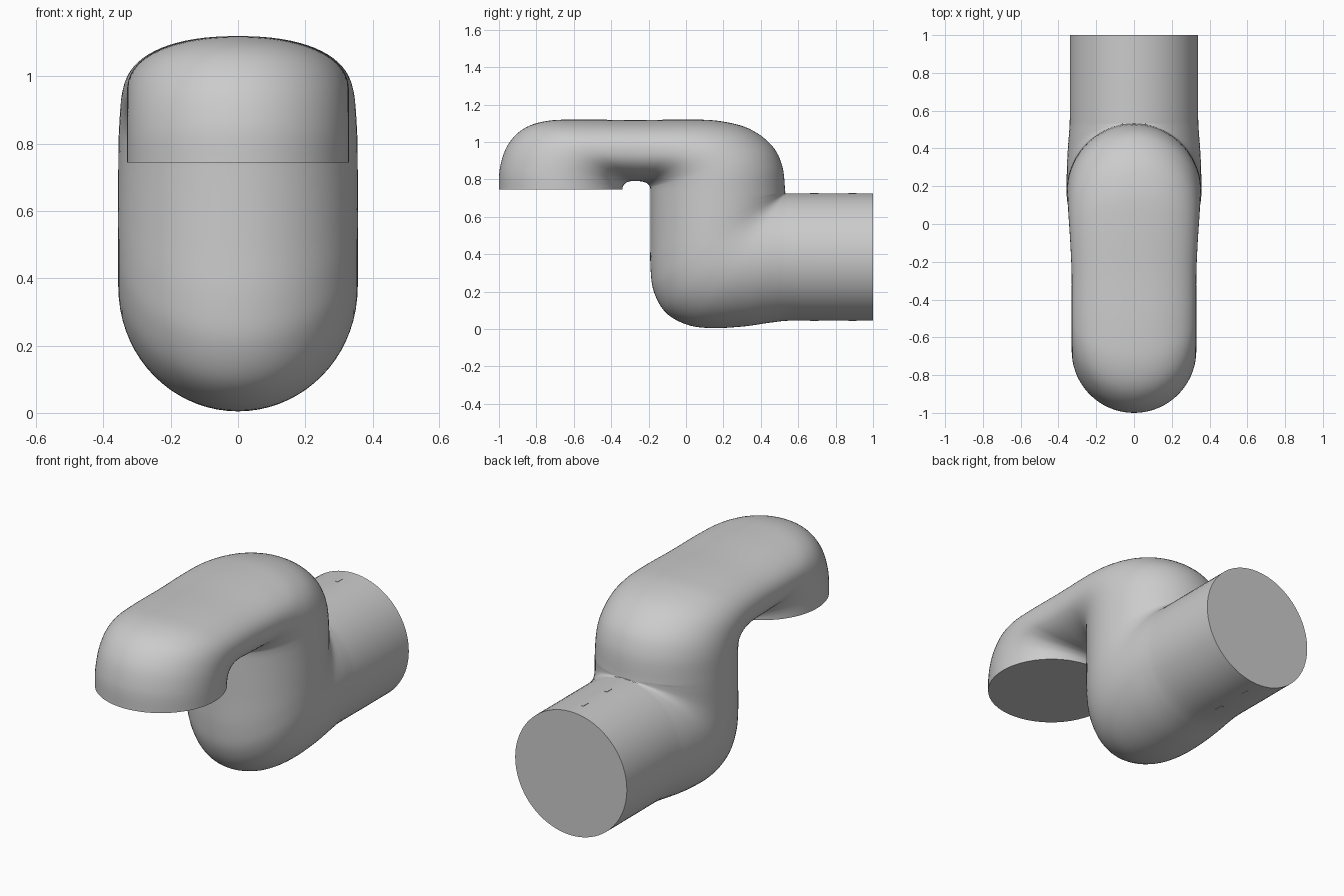
import bpy, bmesh
from math import cos, sin, pi, radians, copysign

if "Cube" in bpy.data.objects:
    bpy.data.objects.remove(bpy.data.objects["Cube"])

SIDES, STEPS = 72, 6

# Guide rings: far edge (y, z), near edge (y, z), half width, squareness
RINGS = [
    (-1.00, .745, -.340, .745, .330, 2.0),
    (-.995, .86, -.338, .760, .330, 2.0),
    (-.955, .98, -.330, .774, .330, 2.0),
    (-.87, 1.07, -.315, .785, .330, 2.05),
    (-.74, 1.113, -.297, .790, .330, 2.15),
    (-.55, 1.12, -.282, .791, .330, 2.25),
    (-.27, 1.117, -.265, .791, .330, 2.3),
    (.00, 1.12, -.245, .790, .336, 2.25),
    (.18, 1.112, -.225, .786, .342, 2.15),
    (.34, 1.07, -.207, .778, .348, 2.05),
    (.46, .98, -.195, .765, .352, 2.0),
    (.515, .87, -.191, .750, .355, 2.0),
    (.53, .74, -.190, .70, .356, 2.0),
    (.53, .735, -.190, .50, .357, 2.0),
    (.53, .732, -.190, .33, .357, 2.0),
    (.53, .730, -.172, .20, .357, 2.0),
    (.53, .729, -.110, .09, .357, 2.0),
    (.53, .728, .000, .025, .356, 2.0),
    (.53, .727, .130, .005, .354, 2.0),
    (.532, .726, .300, .013, .349, 2.0),
    (.535, .725, .450, .034, .343, 2.0),
    (.56, .725, .560, .045, .340, 2.0),
    (.78, .725, .780, .045, .340, 2.0),
    (1.00, .725, 1.000, .045, .340, 2.0),
]


def spline(a, b, c, d, t):
    return [.5 * (2 * q + (r - p) * t + (2 * p - 5 * q + 4 * r - s) * t * t
                  + (3 * q - p - 3 * r + s) * t ** 3)
            for p, q, r, s in zip(a, b, c, d)]


def power(v, e):
    return copysign(abs(v) ** (2 / e), v)


def finish(name, bm):
    bmesh.ops.recalc_face_normals(bm, faces=bm.faces)
    mesh = bpy.data.meshes.new(name)
    bm.to_mesh(mesh)
    bm.free()
    ob = bpy.data.objects.new(name, mesh)
    bpy.context.collection.objects.link(ob)
    return ob


# Bent pipe, lofted through the guide rings
samples = []
last = len(RINGS) - 1
for i in range(last):
    quad = [RINGS[min(max(k, 0), last)] for k in (i - 1, i, i + 1, i + 2)]
    samples += [spline(*quad, s / STEPS) for s in range(STEPS)]
samples.append(RINGS[-1])

bm = bmesh.new()
loops = []
for yo, zo, yi, zi, w, e in samples:
    loop = []
    for k in range(SIDES):
        a = 2 * pi * k / SIDES
        u = power(cos(a), e)
        loop.append(bm.verts.new((w * power(sin(a), e),
                                  (yo + yi) / 2 + u * (yo - yi) / 2,
                                  (zo + zi) / 2 + u * (zo - zi) / 2)))
    loops.append(loop)
for p, q in zip(loops, loops[1:]):
    for k in range(SIDES):
        j = (k + 1) % SIDES
        bm.faces.new((p[k], p[j], q[j], q[k]))
# Flat end caps
bm.faces.new(loops[0])
bm.faces.new(loops[-1])
pipe = finish("bent_pipe", bm)
bpy.context.view_layer.objects.active = pipe
pipe.select_set(True)
bpy.ops.object.shade_smooth_by_angle(angle=radians(35))

# Small alignment marks along the top and bottom of the straight pipe
for side, z in (("top", .725), ("bottom", .045)):
    for n, y in enumerate((.685, .89)):
        bm = bmesh.new()
        bmesh.ops.create_cube(bm, size=1)
        bmesh.ops.scale(bm, vec=(.014, .045, .003), verts=bm.verts)
        bmesh.ops.translate(bm, vec=(-.007, y, z), verts=bm.verts)
        finish(f"{side}_mark_{n + 1}", bm)
